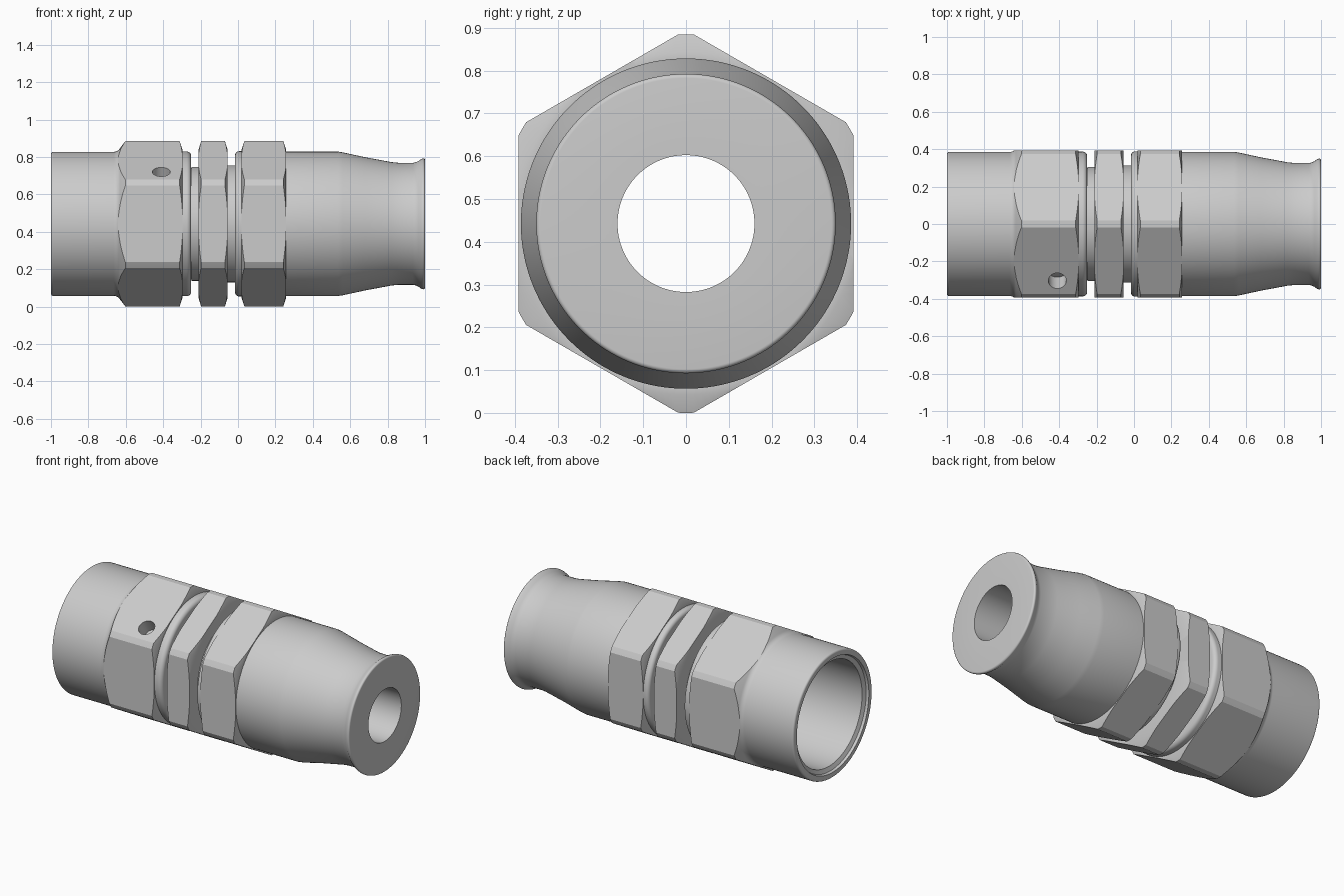
import bpy, bmesh
from math import sin, cos, pi, radians
from mathutils import Matrix, Vector

if "Cube" in bpy.data.objects:
    bpy.data.objects.remove(bpy.data.objects["Cube"])

ZC = 0.4425      # height of the fitting's axis
BORE = 0.16
FLAT = 0.392     # centre to hex flat
TIP = 0.4425     # rounded-off hex corner radius


def arc(x, r, rad, a0, a1, n=7):
    """Points of a fillet in (axial, radial) space, angles in degrees."""
    return [(x + rad * cos(radians(a0 + (a1 - a0) * i / n)),
             r + rad * sin(radians(a0 + (a1 - a0) * i / n))) for i in range(n + 1)]


def add_object(name, bm):
    bmesh.ops.recalc_face_normals(bm, faces=bm.faces)
    mesh = bpy.data.meshes.new(name)
    bm.to_mesh(mesh)
    bm.free()
    ob = bpy.data.objects.new(name, mesh)
    bpy.context.collection.objects.link(ob)
    return ob


def lathe(name, profile, segs=144, ring=True):
    """Revolve an (x, radius) profile; ring=True closes it as a hollow part."""
    bm = bmesh.new()
    rows = [[bm.verts.new((x, r * sin(2 * pi * i / segs), ZC + r * cos(2 * pi * i / segs)))
             for i in range(segs)] for x, r in profile]
    pairs = list(zip(rows, rows[1:]))
    if ring:
        pairs.append((rows[-1], rows[0]))
    else:
        bm.faces.new(rows[0])
        bm.faces.new(rows[-1])
    for a, b in pairs:
        for i in range(segs):
            j = (i + 1) % segs
            bm.faces.new((a[i], a[j], b[j], b[i]))
    return add_object(name, bm)


def boolean(ob, cutter, operation):
    mod = ob.modifiers.new("cut", 'BOOLEAN')
    mod.object, mod.operation, mod.solver = cutter, operation, 'EXACT'
    bpy.ops.object.select_all(action='DESELECT')
    bpy.context.view_layer.objects.active = ob
    ob.select_set(True)
    bpy.ops.object.modifier_apply(modifier=mod.name)


# helpers: long hexagonal bar and a drill
hex_bar = lathe("hex_bar", [(-1.2, FLAT / cos(pi / 6)), (1.2, FLAT / cos(pi / 6))], 6, False)
aim = Vector((0, -0.5, 0.866)).normalized()
bm = bmesh.new()
bmesh.ops.create_cone(bm, cap_ends=True, segments=40, radius1=0.048, radius2=0.048, depth=0.4,
                      matrix=Matrix.Translation(Vector((-0.41, -0.303, ZC + 0.277)))
                      @ aim.to_track_quat('Z', 'Y').to_matrix().to_4x4())
drill = add_object("drill", bm)
for helper in (hex_bar, drill):
    helper.hide_render = True

# swivel nut: socket sleeve, hex, rounded collar
nut = lathe("swivel_nut",
            [(-0.975, 0.32), (-0.985, 0.345), (-1.0, 0.35)]
            + arc(-0.988, 0.373, 0.012, 180, 90)
            + arc(-0.665, 0.425, 0.04, 270, 330)
            + [(-0.602, TIP), (-0.312, TIP), (-0.298, 0.4), (-0.298, 0.387)]
            + arc(-0.275, 0.362, 0.025, 90, 0)
            + [(-0.25, 0.30), (-0.30, 0.30), (-0.30, 0.32)])

# inner body: cone nose, neck, centre hex, spigot
body = lathe("centre_body",
             [(-0.60, BORE), (-0.60, 0.20), (-0.48, 0.305), (-0.45, 0.319), (-0.301, 0.319),
              (-0.299, 0.299), (-0.249, 0.299), (-0.248, 0.305), (-0.21, 0.305), (-0.21, 0.40),
              (-0.197, TIP), (-0.07, TIP), (-0.057, 0.40), (-0.057, 0.313), (0.06, 0.313),
              (0.06, BORE)])

# hose sleeve: rounded collar, hex, tapered skirt, flared lip
sleeve = lathe("hose_sleeve",
               [(0.06, BORE), (0.06, 0.312), (-0.016, 0.312)]
               + arc(0.006, 0.366, 0.022, 180, 90)
               + [(0.02, 0.388), (0.02, 0.40), (0.034, TIP), (0.242, TIP), (0.256, 0.40),
                  (0.256, 0.386), (0.535, 0.386), (0.56, 0.382), (0.68, 0.356), (0.82, 0.33),
                  (0.86, 0.326), (0.935, 0.326), (0.95, 0.329), (0.965, 0.336), (0.98, 0.347)]
               + arc(0.99, 0.34, 0.01, 120, 0) + [(1.0, BORE)])

for part in (nut, body, sleeve):
    boolean(part, hex_bar, 'INTERSECT')
boolean(nut, drill, 'DIFFERENCE')

for helper in (hex_bar, drill):
    bpy.data.objects.remove(helper, do_unlink=True)

bpy.ops.object.select_all(action='DESELECT')
for part in (nut, body, sleeve):
    part.select_set(True)
bpy.context.view_layer.objects.active = nut
bpy.ops.object.shade_smooth_by_angle(angle=radians(20))
